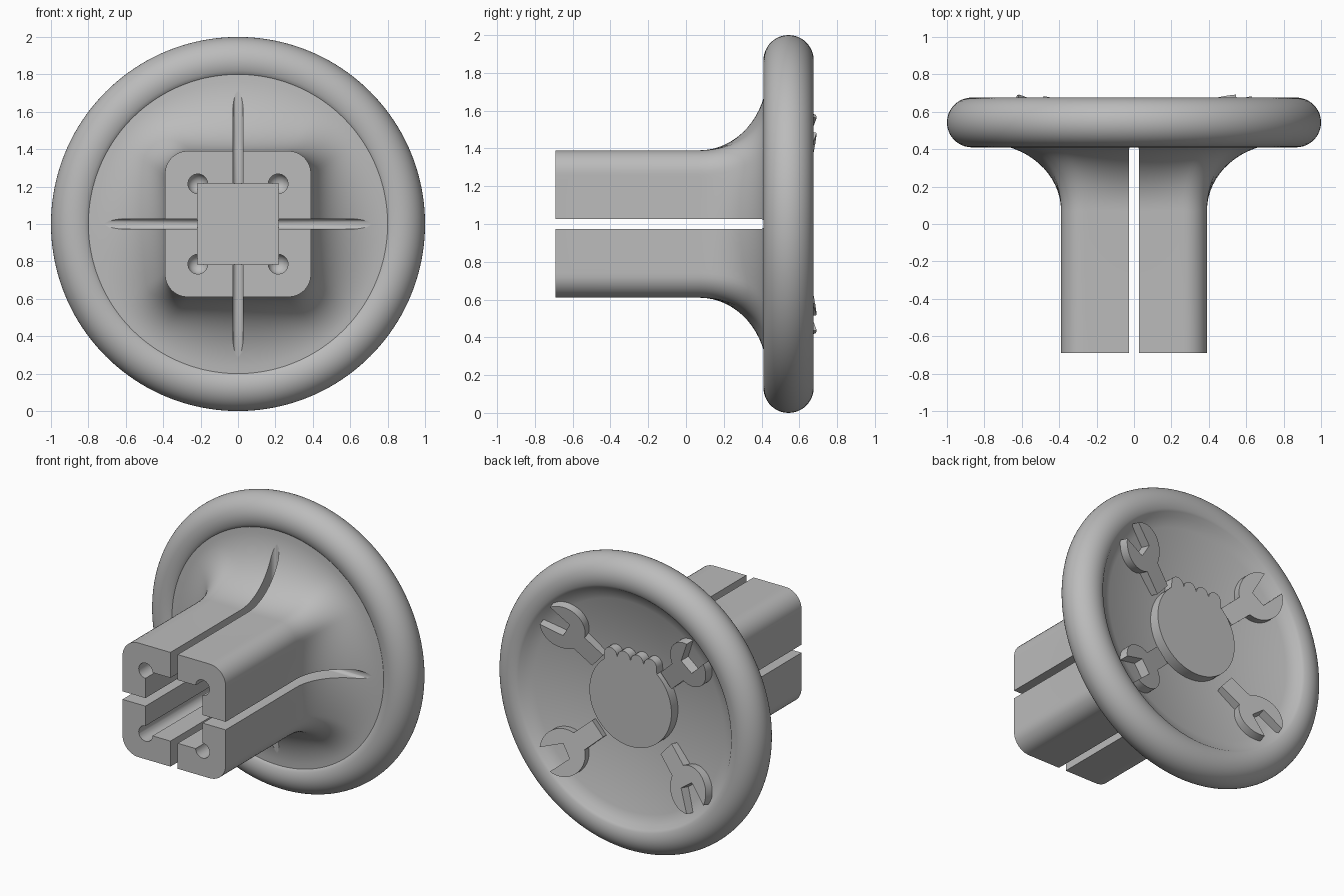
import bpy, bmesh, math
from mathutils import Matrix, Vector

cube = bpy.data.objects.get("Cube")
if cube:
    bpy.data.objects.remove(cube, do_unlink=True)

grey = bpy.data.materials.new("plain grey")
grey.use_nodes = True
grey.diffuse_color = (0.5, 0.5, 0.5, 1)
grey.node_tree.nodes["Principled BSDF"].inputs["Base Color"].default_value = (0.5, 0.5, 0.5, 1)

UP = Vector((0, 0, 1))       # the dish axis runs along y through this point
SEGMENTS = 160


def finish(name, bm):
    bmesh.ops.recalc_face_normals(bm, faces=bm.faces)
    mesh = bpy.data.meshes.new(name)
    bm.to_mesh(mesh)
    bm.free()
    mesh.materials.append(grey)
    obj = bpy.data.objects.new(name, mesh)
    bpy.context.collection.objects.link(obj)
    return obj


def prism(name, outline, low, high, matrix):
    """Extrude a flat outline along the local third axis."""
    bm = bmesh.new()
    face = bm.faces.new([bm.verts.new((u, v, low)) for u, v in outline])
    moved = bmesh.ops.extrude_face_region(bm, geom=[face])["geom"]
    bmesh.ops.translate(bm, vec=(0, 0, high - low),
                        verts=[g for g in moved if isinstance(g, bmesh.types.BMVert)])
    bm.transform(matrix)
    return finish(name, bm)


def frame(u, v, w, origin):
    m = Matrix((u, v, w)).transposed().to_4x4()
    m.translation = origin
    return m


def arc(cx, cy, r, start, end, steps):
    angles = [math.radians(start + (end - start) * i / steps) for i in range(steps + 1)]
    return [(cx + r * math.cos(a), cy + r * math.sin(a)) for a in angles]


def cut(target, cutter):
    mod = target.modifiers.new("cut", "BOOLEAN")
    mod.operation, mod.solver, mod.object = "DIFFERENCE", "EXACT", cutter
    bpy.context.view_layer.objects.active = target
    bpy.ops.object.modifier_apply(modifier=mod.name)
    bpy.data.objects.remove(cutter, do_unlink=True)


def smooth(obj):
    bpy.ops.object.select_all(action="DESELECT")
    obj.select_set(True)
    bpy.context.view_layer.objects.active = obj
    bpy.ops.object.shade_smooth_by_angle(angle=math.radians(35))


def square_radius(a, half=0.39, corner=0.12):
    """Distance from the axis to a rounded square in direction a."""
    c, s = abs(math.cos(a)), abs(math.sin(a))
    c, s = max(c, s), min(c, s)
    inner = half - corner
    if half * s / c <= inner:
        return half / c
    b = inner * (c + s)
    return b + math.sqrt(b * b - 2 * inner * inner + corner * corner)


# Dish and stem: square stem flaring to a round rim, with a shallow bowl behind
angles = [2 * math.pi * i / SEGMENTS for i in range(SEGMENTS)]
rings = []
for y in (-0.69, 0.07):
    rings.append([(square_radius(a), y) for a in angles])
for i in range(1, 17):
    p = math.pi / 2 * i / 16
    rings.append([(square_radius(a) + (0.8 - square_radius(a)) * (1 - math.cos(p)),
                   0.07 + 0.36 * math.sin(p)) for a in angles])
for r, y in arc(0.867, 0.543, 0.133, -118, 118, 32):
    rings.append([(r, y)] * SEGMENTS)
for i in range(12):
    r = 0.78 * (1 - i / 12)
    rings.append([(r, 0.51 + 0.2 * r * r)] * SEGMENTS)

bm = bmesh.new()
loops = [[bm.verts.new((r * math.cos(a), y, 1 + r * math.sin(a)))
          for a, (r, y) in zip(angles, ring)] for ring in rings]
for one, two in zip(loops, loops[1:]):
    for i in range(SEGMENTS):
        j = (i + 1) % SEGMENTS
        bm.faces.new((one[i], one[j], two[j], two[i]))
bm.faces.new(loops[0])
centre = bm.verts.new((0, 0.51, 1))
for i in range(SEGMENTS):
    bm.faces.new((loops[-1][i], loops[-1][(i + 1) % SEGMENTS], centre))
dish = finish("dish_and_stem", bm)

# Cross slots with round bottoms
X, Y, Z = Vector((1, 0, 0)), Vector((0, 1, 0)), Vector((0, 0, 1))
slot = [(-0.0275, -0.9), (0.0275, -0.9)] + arc(0, 0.3925, 0.0275, 0, 180, 12)
cut(dish, prism("slot_cutter", slot, -0.75, 0.75, frame(Z, Y, X, UP)))
cut(dish, prism("slot_cutter", slot, -0.75, 0.75, frame(X, Y, Z, UP)))

# Round relief holes in the corners of the socket
for sx in (-1, 1):
    for sz in (-1, 1):
        bm = bmesh.new()
        bmesh.ops.create_uvsphere(bm, u_segments=24, v_segments=12, radius=0.054)
        for v in bm.verts:
            if v.co.z < -0.001:
                v.co.z -= 1.2
        bm.transform(frame(X, -Z, Y, UP + Vector((sx * 0.215, 0.366, sz * 0.215))))
        cut(dish, finish("hole_cutter", bm))

# Square socket
h = 0.216
cut(dish, prism("socket_cutter", [(-h, -h), (h, -h), (h, h), (-h, h)], -0.9, 0.44,
                frame(X, -Z, Y, UP)))
smooth(dish)

# Skull emblem, jaw upward, with four rounded teeth
back = frame(X, Z, Y, UP)
outline = arc(0, 0.03, 0.31, 130, 410, 56)
for x in (0.15, 0.05, -0.05, -0.15):
    outline += arc(x, 0.31, 0.048, 0, 180, 8)
skull = prism("skull_emblem", outline, 0.49, 0.6, back)
for side in (-1, 1):
    tilt = 17 * side
    eye = arc(side * 0.13, 0.055, 0.088, 180 + tilt, 360 + tilt, 16)
    cut(skull, prism("eye_cutter", eye, 0.4, 0.8, back))
nose = [(-0.04, 0.2), (0, 0.18), (0.04, 0.2), (0, 0.12)]
cut(skull, prism("nose_cutter", nose, 0.4, 0.8, back))
smooth(skull)

# Four crossed spanners lying along the slope of the bowl
slope = math.radians(14)
for sx, side in ((1, "left"), (-1, "right")):
    for sz, level in ((1, "upper"), (-1, "lower")):
        b = math.radians(42)
        out = Vector((sx * math.cos(b), 0, sz * math.sin(b)))
        u = out * math.cos(slope) + Y * math.sin(slope)
        w = Y * math.cos(slope) - out * math.sin(slope)
        v = w.cross(u)
        skew = 12 * sz          # jaws lean a little to one side
        k = math.radians(skew)
        notch = [(0.04 + x * math.cos(k) - y * math.sin(k), x * math.sin(k) + y * math.cos(k))
                 for x, y in ((-0.03, -0.052), (-0.03, 0.052))]
        shape = [(-0.26, -0.062)]
        shape += arc(0.04, 0, 0.155, -156, -32 + skew, 20) + notch
        shape += arc(0.04, 0, 0.155, 32 + skew, 156, 20) + [(-0.26, 0.062)]
        spanner = prism(f"{level}_{side}_spanner", shape, -0.12, 0,
                        frame(u, v, w, UP + out * 0.6 + Y * 0.647))
        smooth(spanner)
